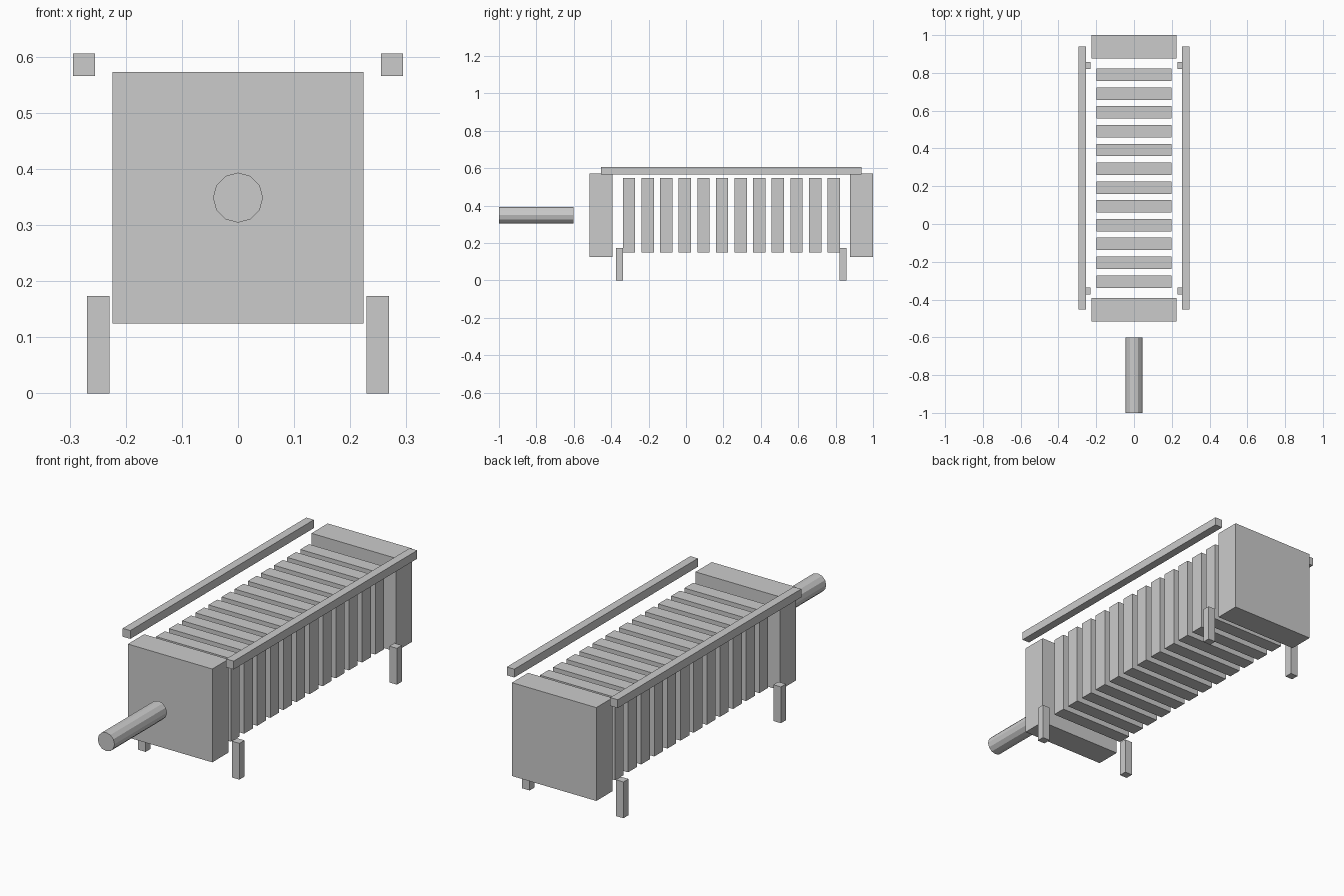
import bpy
import bmesh
from math import pi
from mathutils import Matrix

if "Cube" in bpy.data.objects:
    bpy.data.objects.remove(bpy.data.objects["Cube"])

MID_Y = 0.2425   # middle of the finned body along y
AXIS_Z = 0.349   # height of the shaft axis


def make_object(name, bm):
    mesh = bpy.data.meshes.new(name)
    bm.to_mesh(mesh)
    bm.free()
    obj = bpy.data.objects.new(name, mesh)
    bpy.context.collection.objects.link(obj)
    return obj


def box(name, center, size):
    bm = bmesh.new()
    bmesh.ops.create_cube(bm, size=1.0)
    bmesh.ops.scale(bm, vec=size, verts=bm.verts)
    obj = make_object(name, bm)
    obj.location = center
    return obj


# Solid blocks closing the body at the front and back
for end, sy in (("front", -1), ("back", 1)):
    box(f"{end}_end_block", (0, MID_Y + sy * 0.696, AXIS_Z), (0.448, 0.123, 0.448))

# Row of twelve square fins
FINS, PITCH = 12, 0.0995
for i in range(FINS):
    y = MID_Y + (i - (FINS - 1) / 2) * PITCH
    box(f"fin_{i + 1}", (0, y, AXIS_Z), (0.398, 0.066, 0.398))

# Upper side rails and four feet
for side, sx in (("left", -1), ("right", 1)):
    box(f"{side}_rail", (sx * 0.2745, MID_Y, 0.586), (0.04, 1.392, 0.04))
    for end, sy in (("front", -1), ("back", 1)):
        box(f"{end}_{side}_foot", (sx * 0.249, MID_Y + sy * 0.597, 0.087),
            (0.04, 0.038, 0.174))

# Faceted shaft in front of the body
bm = bmesh.new()
bmesh.ops.create_cone(bm, cap_ends=True, segments=12, radius1=0.0445,
                      radius2=0.0445, depth=0.398,
                      matrix=Matrix.Rotation(pi / 2, 4, "X"))
shaft = make_object("shaft", bm)
shaft.location = (0, -0.801, AXIS_Z)
